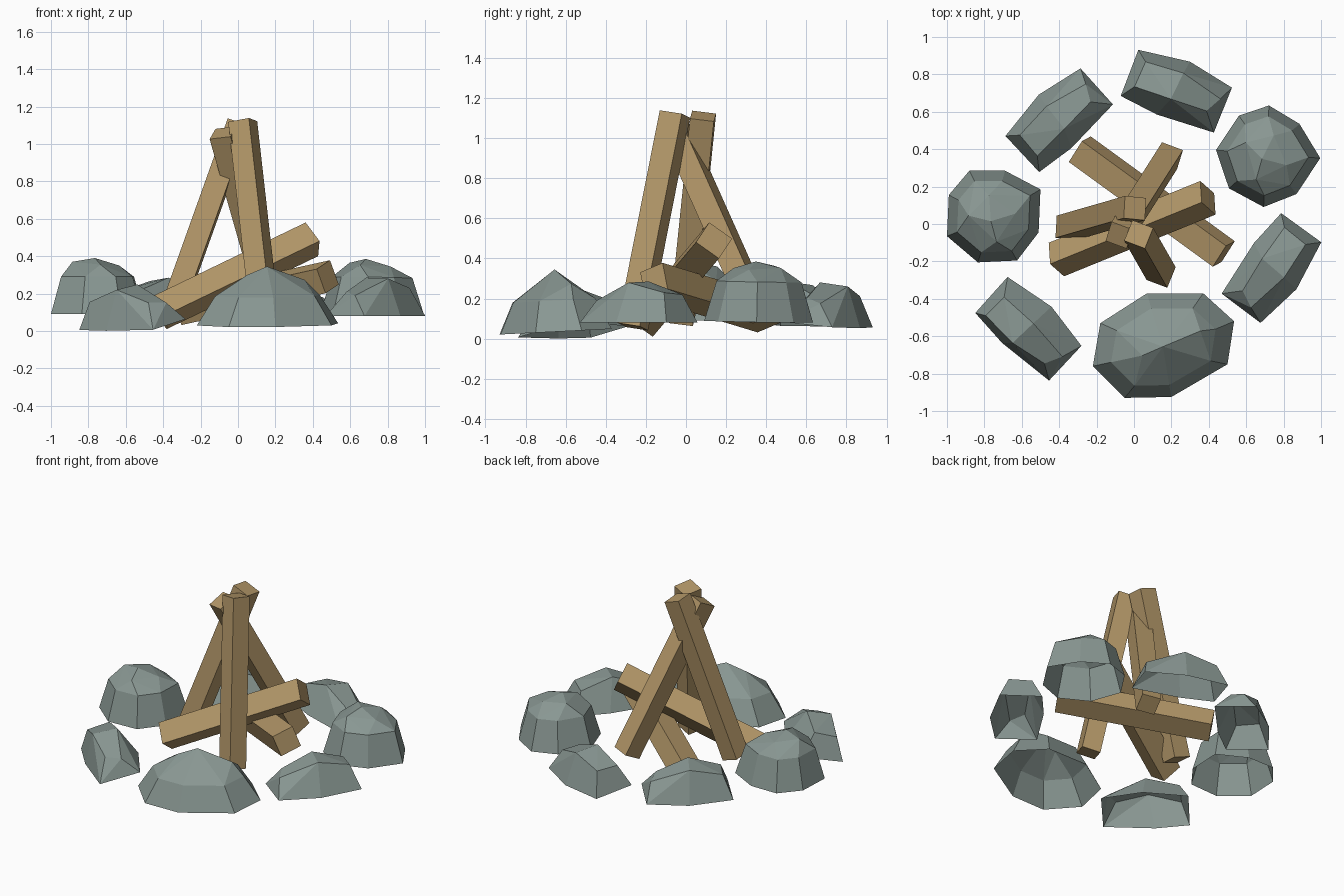
import bpy, bmesh
from math import radians
from mathutils import Vector, Matrix

if "Cube" in bpy.data.objects:
    bpy.data.objects.remove(bpy.data.objects["Cube"])


def material(name, rgb):
    m = bpy.data.materials.new(name)
    m.diffuse_color = (*rgb, 1)
    m.use_nodes = True
    m.node_tree.nodes["Principled BSDF"].inputs["Base Color"].default_value = m.diffuse_color
    return m


STONE = material("stone", (0.25, 0.31, 0.29))
WOOD = material("wood", (0.45, 0.31, 0.14))


def rock_mesh(name, outline, mid_scale, mid_z, crown):
    """Faceted shell, open underneath: base outline, shoulder ring, crown points."""
    bm = bmesh.new()
    pts = [(x, y, 0) for x, y in outline]
    if mid_scale:
        pts += [(x * mid_scale, y * mid_scale, mid_z) for x, y in outline]
    for p in pts + crown:
        bm.verts.new(p)
    res = bmesh.ops.convex_hull(bm, input=bm.verts[:])
    inner = [v for v in set(res["geom_interior"]) if isinstance(v, bmesh.types.BMVert)]
    bmesh.ops.delete(bm, geom=inner, context='VERTS')
    bm.normal_update()
    bottom = [f for f in bm.faces if f.normal.z < -0.9]
    bmesh.ops.delete(bm, geom=bottom, context='FACES')
    bmesh.ops.dissolve_limit(bm, angle_limit=radians(3), verts=bm.verts[:], edges=bm.edges[:])
    me = bpy.data.meshes.new(name)
    bm.to_mesh(me)
    bm.free()
    me.materials.append(STONE)
    return me


# Three stone shapes: long slab, round boulder, wide peaked boulder
slab = rock_mesh(
    "slab_stone",
    [(-.27, .13), (.01, .175), (.27, .13), (.27, -.13), (-.05, -.155), (-.265, -.135)], 0, 0,
    [(-.21, .07, .15), (0, .085, .20), (-.01, -.07, .205), (-.215, -.075, .14),
     (.235, .04, .11), (.19, -.05, .13)])
round_rock = rock_mesh(
    "round_stone",
    [(-.125, .25), (.065, .25), (.255, .15), (.245, -.08), (.13, -.23), (-.08, -.24),
     (-.245, -.10), (-.235, .12)], .78, .2,
    [(-.02, .12, .27), (.12, .02, .26), (-.01, -.02, .30), (-.13, .01, .28), (.02, -.13, .265)])
wide_rock = rock_mesh(
    "wide_stone",
    [(-.085, .28), (.215, .28), (.38, .13), (.345, -.10), (.045, -.275), (-.205, -.28),
     (-.375, -.11), (-.335, .12)], .74, .155,
    [(-.11, -.04, .265), (0, .01, .31), (.2, .09, .235)])

# Ring of stones: mesh, position, tilt, heading
ring = [
    (slab, (.225, .71, .07), -.10, -22),
    (slab, (.735, -.235, .08), 0, -127),
    (slab, (-.40, .555, .075), -.08, 42),
    (slab, (-.565, -.56, .035), .22, -43),
    (round_rock, (-.755, .035, .09), 0, 0),
    (round_rock, (.70, .355, .085), -.02, -31),
    (wide_rock, (.155, -.65, .035), .05, 0),
]
for i, (me, loc, tilt, heading) in enumerate(ring):
    ob = bpy.data.objects.new(f"ring_stone_{i + 1}", me)
    ob.location = loc
    ob.rotation_euler = (tilt, 0, radians(heading))
    bpy.context.collection.objects.link(ob)


def log(name, a, b, facing, width):
    """Square beam between two points with one side turned towards 'facing'."""
    a, b = Vector(a), Vector(b)
    axis = (b - a).normalized()
    n = Vector(facing)
    n = (n - axis * n.dot(axis)).normalized()
    s = axis.cross(n)
    frame = Matrix((n * width, s * width, b - a)).transposed().to_4x4()
    frame.translation = (a + b) / 2
    bm = bmesh.new()
    bmesh.ops.create_cube(bm, size=1, matrix=frame)
    bmesh.ops.recalc_face_normals(bm, faces=bm.faces[:])
    me = bpy.data.meshes.new(name)
    bm.to_mesh(me)
    bm.free()
    me.materials.append(WOOD)
    ob = bpy.data.objects.new(name, me)
    bpy.context.collection.objects.link(ob)


# Three logs leaning together
log("leaning_log_front", (.145, -.265, .06), (.025, -.055, 1.12), (-.35, -.93, 0), .12)
log("leaning_log_left", (-.36, -.02, .09), (.005, .085, 1.11), (-.1, -1, 0), .12)
log("leaning_log_back", (.19, .365, .11), (-.08, -.06, 1.06), (.35, .94, 0), .12)

# Two logs lying across the fire pit
log("lying_log_raised", (-.415, -.19, .10), (.395, .14, .49), (0, -.83, .55), .14)
log("lying_log_low", (-.29, .40, .12), (.48, -.16, .29), (-.2, -.27, .94), .14)
